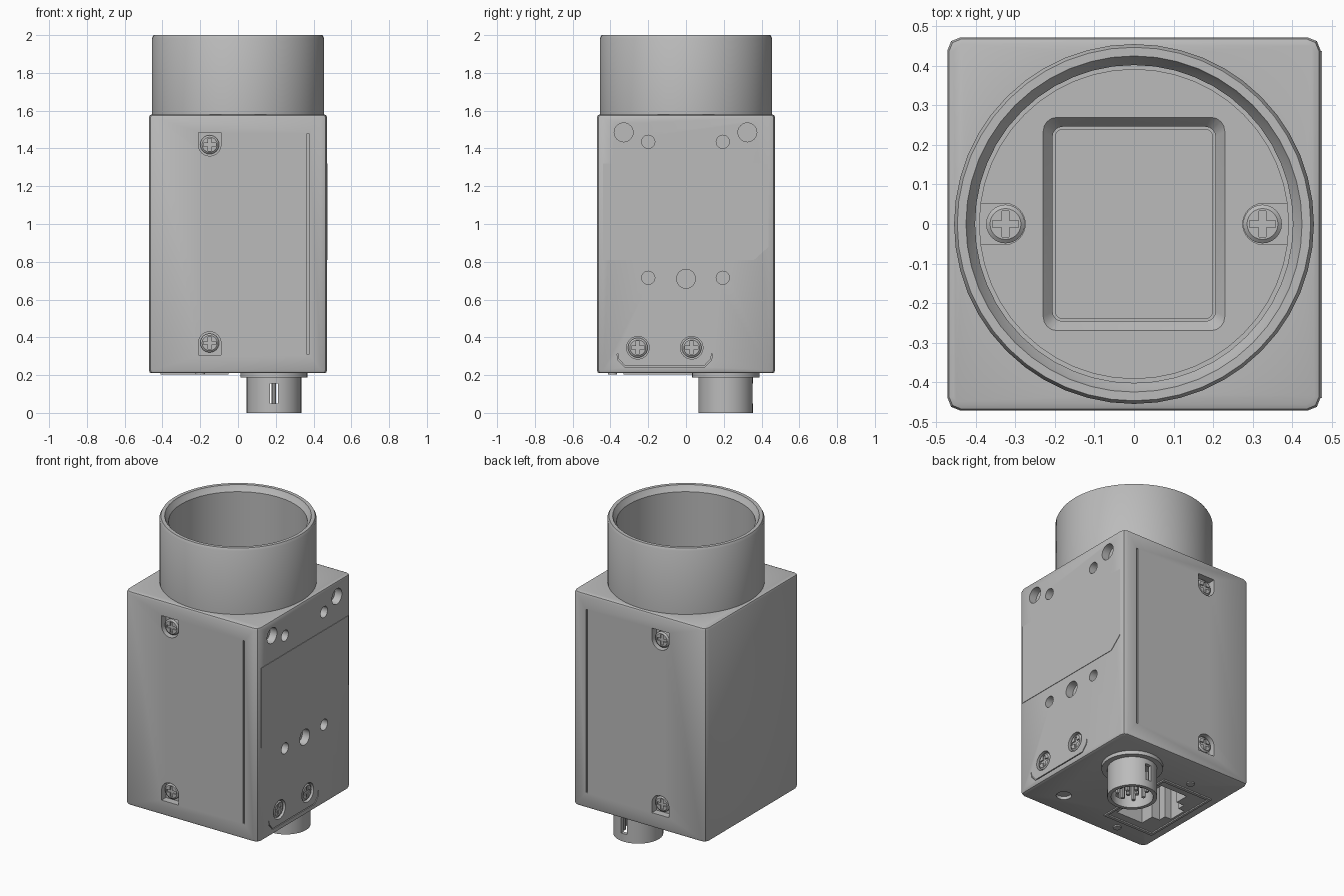
import bpy, bmesh
from math import pi, cos, sin
from mathutils import Matrix, Vector

cube = bpy.data.objects.get("Cube")
if cube:
    bpy.data.objects.remove(cube, do_unlink=True)

grey = bpy.data.materials.new("housing grey")
grey.diffuse_color = (0.5, 0.5, 0.5, 1)
grey.use_nodes = True
grey.node_tree.nodes["Principled BSDF"].inputs["Base Color"].default_value = (0.5, 0.5, 0.5, 1)

HALF, BOTTOM, TOP = 0.472, 0.21, 1.58


# Face frames: local x and y lie on the face, local z points outward
def frame(x, y, z, origin):
    m = Matrix((x, y, z)).transposed().to_4x4()
    m.translation = Vector(origin)
    return m


FRONT = frame((1, 0, 0), (0, 0, 1), (0, -1, 0), (0, -HALF, 0))
BACK = frame((-1, 0, 0), (0, 0, 1), (0, 1, 0), (0, HALF, 0))
RIGHT = frame((0, 1, 0), (0, 0, 1), (1, 0, 0), (HALF, 0, 0))
UNDER = frame((1, 0, 0), (0, -1, 0), (0, 0, -1), (0, 0, BOTTOM))
WORLD = Matrix.Identity(4)


# Outline helpers
def circle(x, y, r, n=24):
    return [(x + r * cos(2 * pi * i / n), y + r * sin(2 * pi * i / n)) for i in range(n)]


def rect(x0, x1, y0, y1):
    return [(x0, y0), (x1, y0), (x1, y1), (x0, y1)]


def rounded(w, h, r, n=5):
    pts = []
    for k, (sx, sy) in enumerate(((1, 1), (-1, 1), (-1, -1), (1, -1))):
        for i in range(n):
            a = pi / 2 * (k + i / (n - 1))
            pts.append((sx * (w - r) + r * cos(a), sy * (h - r) + r * sin(a)))
    return pts


def pocket(x, y, r, turn, n=13):
    """Half round outline with a square end; turn is the direction of the square end."""
    pts = [(r * cos(pi / 2 + pi * i / (n - 1)), r * sin(pi / 2 + pi * i / (n - 1))) for i in range(n)]
    pts += [(r * 1.08, -r), (r * 1.08, r)]
    return [(x + u * cos(turn) - v * sin(turn), y + u * sin(turn) + v * cos(turn)) for u, v in pts]


def add(name, bm, place=WORLD):
    bmesh.ops.recalc_face_normals(bm, faces=bm.faces)
    mesh = bpy.data.meshes.new(name)
    bm.to_mesh(mesh)
    bm.free()
    mesh.transform(place)
    mesh.materials.append(grey)
    obj = bpy.data.objects.new(name, mesh)
    bpy.context.collection.objects.link(obj)
    return obj


def prism(name, pts, z0, z1, place=WORLD, top=None):
    bm = bmesh.new()
    low = [bm.verts.new((x, y, z0)) for x, y in pts]
    high = [bm.verts.new((x, y, z1)) for x, y in (top or pts)]
    bm.faces.new(low)
    bm.faces.new(high)
    for i in range(len(pts)):
        j = (i + 1) % len(pts)
        bm.faces.new((low[i], low[j], high[j], high[i]))
    return add(name, bm, place)


def lathe(name, profile, x=0, y=0, n=48):
    bm = bmesh.new()
    rings = [[bm.verts.new((px, py, z)) for px, py in circle(x, y, r, n)] for r, z in profile]
    for a, b in zip(rings, rings[1:] + rings[:1]):
        for i in range(n):
            j = (i + 1) % n
            bm.faces.new((a[i], a[j], b[j], b[i]))
    return add(name, bm)


def bake(obj):
    mesh = bpy.data.meshes.new_from_object(obj.evaluated_get(bpy.context.evaluated_depsgraph_get()))
    obj.modifiers.clear()
    obj.data = mesh


def cut(obj, *cutters):
    for c in cutters:
        mod = obj.modifiers.new("cut", "BOOLEAN")
        mod.operation, mod.solver, mod.object = "DIFFERENCE", "EXACT", c
        bake(obj)
        bpy.data.objects.remove(c, do_unlink=True)


def hole(pts, depth, place):
    return prism("cutter", pts, -depth, 0.02, place)


def screw(name, x, y, r, base, top, place):
    """Pan head screw with a cross recess."""
    head = prism(name, circle(x, y, r), base, top - 0.008, place)
    dome = prism(name + "_crown", circle(x, y, r), top - 0.008, top, place, circle(x, y, r * 0.8))
    a, b = r * 0.66, r * 0.17
    cross = [(a, -b), (a, b), (b, b), (b, a), (-b, a), (-b, b), (-a, b), (-a, -b),
             (-b, -b), (-b, -a), (b, -a), (b, -b)]
    cut(dome, prism("cutter", [(x + u, y + v) for u, v in cross], top - 0.02, top + 0.01, place))
    return head


# Housing with chamfered upright edges and softened rims
bm = bmesh.new()
bmesh.ops.create_cube(bm, size=1)
bmesh.ops.scale(bm, vec=(2 * HALF, 2 * HALF, TOP - BOTTOM), verts=bm.verts)
bmesh.ops.translate(bm, vec=(0, 0, (TOP + BOTTOM) / 2), verts=bm.verts)
upright = [e for e in bm.edges if abs(e.verts[0].co.z - e.verts[1].co.z) > 0.5]
bmesh.ops.bevel(bm, geom=upright, offset=0.033, segments=2, profile=0.5, affect="EDGES")
rims = [e for e in bm.edges if abs(e.verts[0].co.z - e.verts[1].co.z) < 0.01]
bmesh.ops.bevel(bm, geom=rims, offset=0.016, segments=2, profile=0.5, affect="EDGES")
body = add("housing", bm)
cut(body, prism("cutter", circle(0, 0, 0.43, 48), 1.40, 1.7))

# Cover screws and seam grooves on the front and the back
for side, place, sx in (("front", FRONT, 1), ("back", BACK, -1)):
    cut(body, hole(rect(*sorted((sx * 0.365, sx * 0.377)), 0.31, 1.48), 0.012, place))
    for level, z, turn in (("upper", 1.42, pi / 2), ("lower", 0.37, -pi / 2)):
        cut(body, hole(pocket(-0.15 * sx, z, 0.06, turn), 0.045, place))
        screw(f"{side}_{level}_screw", -0.15 * sx, z, 0.05, -0.046, -0.012, place)

# Mounting holes, screws and label on the right face
for y, z, r in ((-0.33, 1.485, 0.05), (0.325, 1.485, 0.05), (-0.2, 1.435, 0.035), (0.195, 1.435, 0.035),
                (-0.2, 0.715, 0.035), (0.195, 0.715, 0.035), (0, 0.71, 0.05)):
    cut(body, hole(circle(y, z, r), 0.05, RIGHT))
for i, y in enumerate((-0.255, 0.03)):
    cut(body, hole(circle(y, 0.345, 0.06), 0.035, RIGHT))
    screw(f"side_screw_{i + 1}", y, 0.345, 0.052, -0.036, -0.004, RIGHT)
outer = [(-0.365, 0.31), (-0.36, 0.28), (-0.325, 0.243), (0.1, 0.243), (0.135, 0.28), (0.14, 0.31)]
inner = [(y * 0.985 - 0.002, z + 0.006) for y, z in reversed(outer)]
cut(body, hole(outer + inner, 0.008, RIGHT))
prism("side_label", [(-0.44, 0.81), (0.36, 0.81), (0.438, 0.88), (0.438, 1.32), (-0.44, 1.32)],
      -0.002, 0.003, RIGHT)

# Lens mount tube
lathe("lens_tube", [(0.455, 1.57), (0.455, 1.985), (0.447, 2.0), (0.425, 2.0), (0.42, 1.99),
                    (0.402, 1.965), (0.402, 1.405), (0.425, 1.405), (0.425, 1.57)])

# Sensor plate with bevelled window and two retaining screws
plate = prism("sensor_plate", circle(0, 0, 0.392, 48), 1.395, 1.52)
cut(plate, prism("cutter", rounded(0.206, 0.246, 0.025), 1.44, 1.6),
    prism("cutter", rounded(0.206, 0.246, 0.025), 1.49, 1.5205, WORLD, rounded(0.23, 0.27, 0.035)))
for side, sx, turn in (("left", 1, 0), ("right", -1, pi)):
    slot = pocket(sx * 0.327, 0, 0.052, turn)
    slot = [(u + sx * 0.05 * (u * sx > 0.36), v) for u, v in slot]
    cut(plate, prism("cutter", slot, 1.475, 1.6))
    screw(f"{side}_retaining_screw", sx * 0.325, 0, 0.049, 1.47, 1.51, WORLD)
prism("sensor_glass", rounded(0.2, 0.24, 0.02), 1.435, 1.45)

# Round connector under the housing
CX, CY = 0.19, 0.21
lathe("connector_flange", [(0.178, 0.187), (0.178, 0.215), (0.1, 0.215), (0.1, 0.187)], CX, CY, 32)
shell = lathe("connector_shell", [(0.145, 0), (0.145, 0.2), (0.01, 0.2), (0.01, 0.16),
                                  (0.122, 0.16), (0.122, 0)], CX, CY, 32)
for sy in (-1, 1):
    y = CY + sy * 0.145
    cut(shell, prism("cutter", rect(CX - 0.021, CX + 0.021, y - 0.04, y + 0.04), 0.05, 0.155))
for i, (px, py) in enumerate(circle(CX, CY, 0.085, 8) + circle(CX, CY, 0.035, 4)):
    prism(f"connector_pin_{i + 1}", circle(px, py, 0.012, 8), 0.03, 0.17)

# Network socket: stepped opening, thin frame and contacts
SY = 0.06
key = [(-0.09, SY - 0.2), (-0.09, SY + 0.2), (-0.28, SY + 0.2), (-0.28, SY + 0.11), (-0.335, SY + 0.11),
       (-0.335, SY + 0.06), (-0.38, SY + 0.06), (-0.38, SY - 0.06), (-0.335, SY - 0.06),
       (-0.335, SY - 0.11), (-0.28, SY - 0.11), (-0.28, SY - 0.2)]
cut(body, hole(key, 0.3, UNDER))
trim = prism("socket_frame", rect(-0.41, -0.05, SY - 0.27, SY + 0.27), -0.004, 0.008, UNDER)
cut(trim, prism("cutter", rect(-0.395, -0.065, SY - 0.25, SY + 0.25), -0.05, 0.05, UNDER))
for i in range(8):
    y = SY + (i - 3.5) * 0.034
    prism(f"socket_contact_{i + 1}", rect(-0.13, -0.085, y - 0.006, y + 0.006), -0.28, -0.06, UNDER)

# Status lamps and vent recess on the underside
for i, y in enumerate((-0.27, 0.39)):
    prism(f"status_lamp_{i + 1}", circle(-0.2, y, 0.024), -0.01, 0.008, UNDER)
cut(body, hole(circle(0.27, 0.31, 0.045), 0.02, UNDER))

# Smooth curved surfaces, crisp edges
for obj in bpy.context.view_layer.objects:
    obj.select_set(obj.type == "MESH")
bpy.context.view_layer.objects.active = body
bpy.ops.object.shade_smooth_by_angle(angle=0.5)
